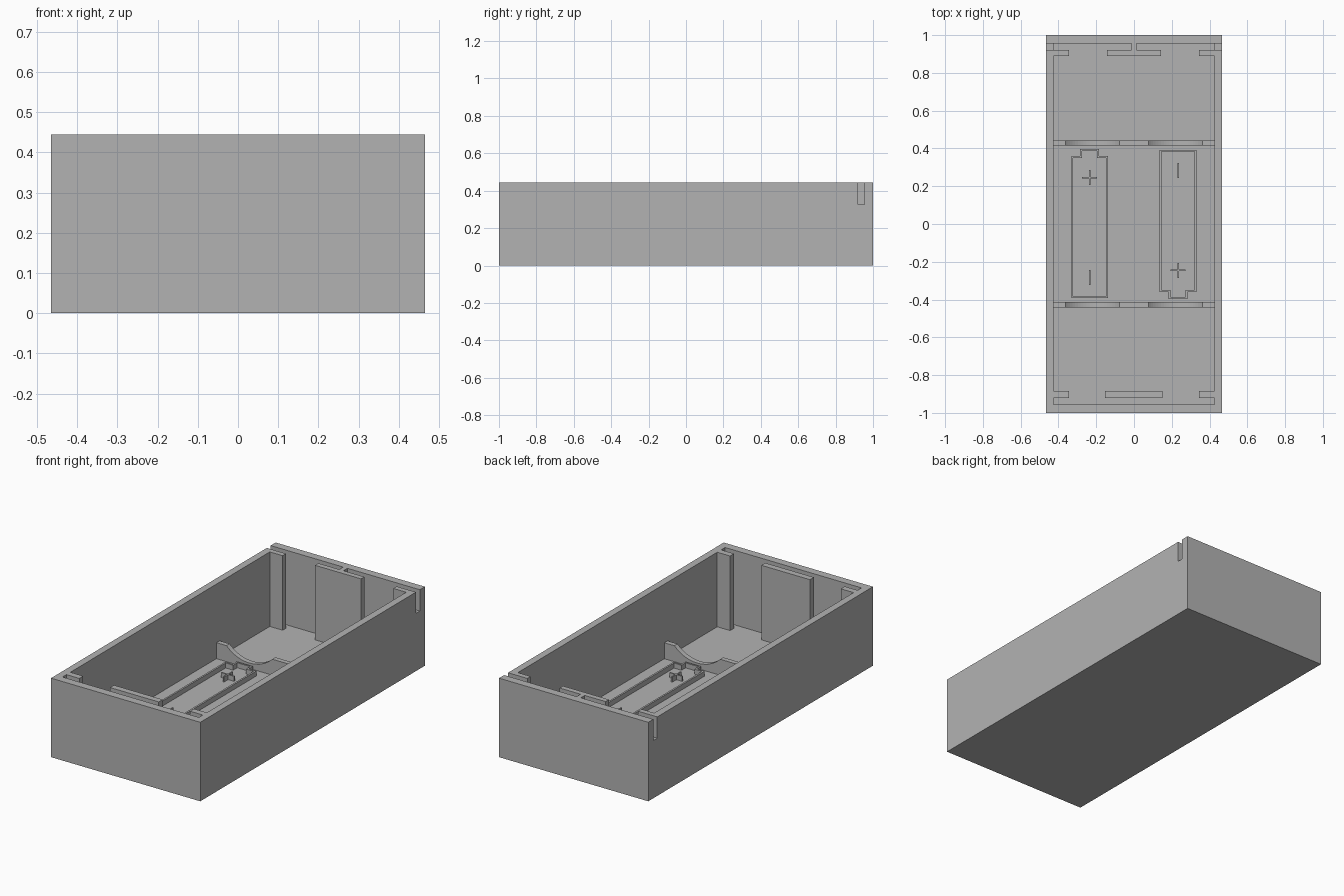
import bpy
import bmesh
from math import asin, cos, sin, pi
from mathutils import Matrix

if "Cube" in bpy.data.objects:
    bpy.data.objects.remove(bpy.data.objects["Cube"])

GREY = (0.45, 0.45, 0.45, 1)
plastic = bpy.data.materials.new("grey plastic")
plastic.use_nodes = True
plastic.diffuse_color = GREY
plastic.node_tree.nodes["Principled BSDF"].inputs["Base Color"].default_value = GREY

HX, HY, TOP, FLOOR = 0.465, 1.0, 0.445, 0.025
MARK_TOP = 0.053


def finish(name, bm):
    bmesh.ops.recalc_face_normals(bm, faces=bm.faces[:])
    mesh = bpy.data.meshes.new(name)
    bm.to_mesh(mesh)
    bm.free()
    mesh.materials.append(plastic)
    obj = bpy.data.objects.new(name, mesh)
    bpy.context.collection.objects.link(obj)
    return obj


def prism(name, points, shift):
    """Extrude a closed 3D outline along the shift vector."""
    bm = bmesh.new()
    face = bm.faces.new([bm.verts.new(p) for p in points])
    out = bmesh.ops.extrude_face_region(bm, geom=[face])
    moved = [v for v in out["geom"] if isinstance(v, bmesh.types.BMVert)]
    bmesh.ops.translate(bm, verts=moved, vec=shift)
    return finish(name, bm)


def box(name, x0, x1, y0, y1, z0, z1):
    corners = [(x0, y0, z0), (x1, y0, z0), (x1, y1, z0), (x0, y1, z0)]
    return prism(name, corners, (0, 0, z1 - z0))


def mirrored(half):
    return half + [(-x, y) for x, y in reversed(half)]


def cut(target, cutter):
    mod = target.modifiers.new("cut", 'BOOLEAN')
    mod.operation = 'DIFFERENCE'
    mod.solver = 'EXACT'
    mod.object = cutter
    bpy.context.view_layer.objects.active = target
    bpy.ops.object.modifier_apply(modifier=mod.name)
    bpy.data.objects.remove(cutter)


# Case: a block hollowed by an outline that leaves corner ribs and the back plate
case = box("case", -HX, HX, -HY, HY, 0, TOP)
cavity = mirrored([
    (0.425, -0.955), (0.425, -0.92), (0.345, -0.92), (0.345, -0.885),
    (0.425, -0.885), (0.425, 0.89), (0.345, 0.89), (0.345, 0.92),
    (0.425, 0.92), (0.425, 0.955), (0.013, 0.955), (0.013, 0.92),
    (0.143, 0.92), (0.143, 0.89)])
cut(case, prism("cavity_cutter", [(x, y, FLOOR) for x, y in cavity], (0, 0, 0.6)))

# Wire slots through both side walls
for x0, x1 in ((-0.5, -0.4), (0.4, 0.5)):
    cut(case, box("slot_cutter", x0, x1, 0.92, 0.955, 0.325, 0.6))

# Free-standing plate that holds the front contact
box("front_contact_plate", -0.153, 0.15, -0.92, -0.885, FLOOR, TOP)

# Cradles: low cross walls with two round seats each
R, SEAT_X, CRADLE_TOP = 0.2, 0.22, 0.115
half_angle = asin(0.1425 / R)
centre_z = CRADLE_TOP + R * cos(half_angle)
STEPS = 20
profile = [(-0.425, FLOOR), (-0.425, CRADLE_TOP)]
for cx in (-SEAT_X, SEAT_X):
    for i in range(STEPS + 1):
        a = half_angle * (2 * i / STEPS - 1)
        profile.append((cx + R * sin(a), centre_z - R * cos(a)))
profile += [(0.425, CRADLE_TOP), (0.425, FLOOR)]
for name, y in (("front_cradle", -0.442), ("back_cradle", 0.415)):
    prism(name, [(x, y, z) for x, z in profile], (0, 0.028, 0))


def cell_frame(name):
    """Raised outline of a cell, with its terminal toward +y."""
    t = 0.01
    half = [(0.097, -0.393), (0.097, 0.36), (0.05, 0.36), (0.05, 0.396)]
    inner = [(x - t, y + t if y < 0 else y - t) for x, y in half]
    bm = bmesh.new()
    loops = [[bm.verts.new((x, y, z)) for x, y in mirrored(h)]
             for h, z in ((half, FLOOR), (half, MARK_TOP), (inner, MARK_TOP), (inner, FLOOR))]
    n = len(loops[0])
    for a, b in zip(loops, loops[1:] + loops[:1]):
        for i in range(n):
            j = (i + 1) % n
            bm.faces.new((a[i], a[j], b[j], b[i]))
    return finish(name, bm)


# Cell markings: outline, plus sign and minus sign, turned around on the other side
W, L = 0.004, 0.04
plus_outline = []
for k in range(4):
    c, s = round(cos(k * pi / 2)), round(sin(k * pi / 2))
    plus_outline += [(c * x - s * y, s * x + c * y) for x, y in ((L, -W), (L, W), (W, W))]
for side, x, turn in (("right", -0.235, 0), ("left", 0.233, pi)):
    parts = [
        cell_frame(side + "_cell_outline"),
        prism(side + "_plus_sign", [(px, py + 0.246, FLOOR) for px, py in plus_outline],
              (0, 0, MARK_TOP - FLOOR)),
        box(side + "_minus_sign", -W, W, -0.283 - L, -0.283 + L, FLOOR, MARK_TOP)]
    for part in parts:
        part.data.transform(Matrix.Translation((x, 0, 0)) @ Matrix.Rotation(turn, 4, 'Z'))
